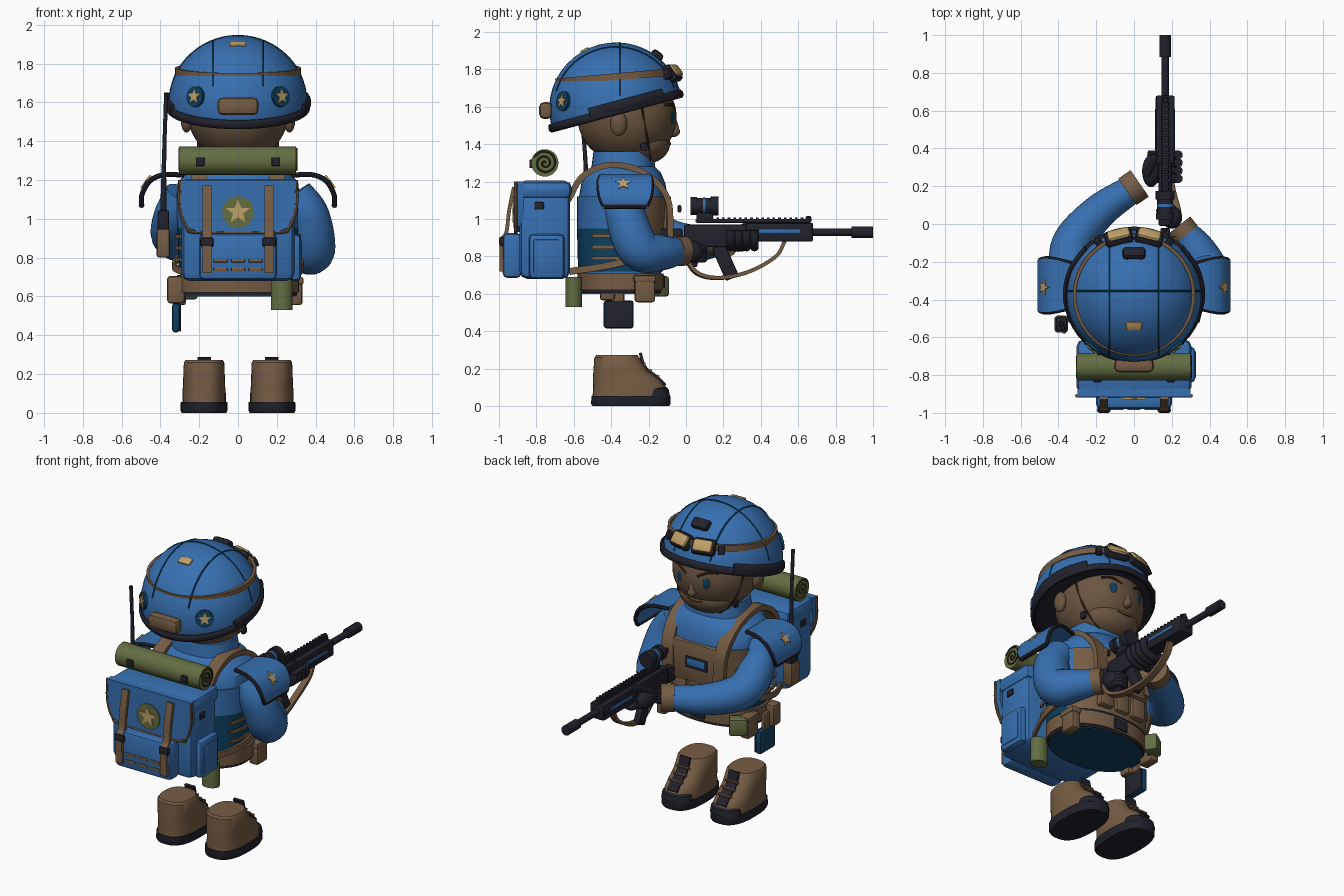
import bpy, bmesh
from math import sin, cos, pi, radians
from mathutils import Vector, Matrix

if "Cube" in bpy.data.objects:
    bpy.data.objects.remove(bpy.data.objects["Cube"])


def material(name, *rgb):
    mat = bpy.data.materials.new(name)
    mat.use_nodes = True
    mat.diffuse_color = (*rgb, 1)
    mat.node_tree.nodes["Principled BSDF"].inputs["Base Color"].default_value = (*rgb, 1)
    return mat


blue = material("uniform blue", .038, .162, .44)
teal = material("dark teal", .004, .053, .12)
tan = material("webbing tan", .18, .108, .058)
skin = material("skin brown", .145, .09, .052)
black = material("gear black", .016, .016, .026)
olive = material("olive cloth", .125, .155, .055)
gold = material("gold", .52, .35, .14)
brown = material("dark brown", .05, .025, .012)
made = []


def finish(name, bm, mats, rule=None):
    bmesh.ops.recalc_face_normals(bm, faces=bm.faces)
    if rule:
        for face in bm.faces:
            face.material_index = rule(face.calc_center_median())
    mesh = bpy.data.meshes.new(name)
    bm.to_mesh(mesh)
    bm.free()
    for mat in mats if isinstance(mats, tuple) else (mats,):
        mesh.materials.append(mat)
    obj = bpy.data.objects.new(name, mesh)
    bpy.context.collection.objects.link(obj)
    made.append(obj)


def box(name, mat, at, size, bevel=.012, tilt=0, turn=0):
    bm = bmesh.new()
    bmesh.ops.create_cube(bm, size=1, matrix=Matrix.Diagonal((*size, 1)))
    if bevel:
        bmesh.ops.bevel(bm, geom=bm.edges[:], offset=min(bevel, min(size) * .4),
                        segments=2, profile=.5, affect='EDGES')
    bm.transform(Matrix.Translation(at) @ Matrix.Rotation(radians(turn), 4, 'Z')
                 @ Matrix.Rotation(radians(tilt), 4, 'X'))
    finish(name, bm, mat)


def ball(name, mat, at, radii, cut=None, spin=None):
    bm = bmesh.new()
    bmesh.ops.create_uvsphere(bm, u_segments=36, v_segments=22, radius=1)
    if cut is not None:
        cutting = bmesh.ops.bisect_plane(bm, geom=bm.verts[:] + bm.edges[:] + bm.faces[:],
                                         plane_co=(0, 0, cut), plane_no=(0, 0, 1), clear_inner=True)
        rim = [e for e in cutting["geom_cut"] if isinstance(e, bmesh.types.BMEdge)]
        bmesh.ops.edgeloop_fill(bm, edges=rim)
    bm.transform(Matrix.Translation(at) @ (spin or Matrix()) @ Matrix.Diagonal((*radii, 1)))
    finish(name, bm, mat)


def bridge(bm, rings, closed=False):
    loops = [[bm.verts.new(p) for p in ring] for ring in rings]
    count = len(loops[0])
    for low, high in zip(loops, loops[1:] + loops[:1] if closed else loops[1:]):
        for k in range(count):
            bm.faces.new((low[k], low[(k + 1) % count], high[(k + 1) % count], high[k]))
    if not closed:
        bm.faces.new(loops[0])
        bm.faces.new(loops[-1])


def loft(name, mats, sections, x=0, power=2, rule=None, count=40):
    def curve(v):
        return abs(v) ** (2 / power) * (1 if v > 0 else -1)
    angles = [2 * pi * k / count for k in range(count)]
    bm = bmesh.new()
    bridge(bm, [[(x + rx * curve(cos(a)), cy + ry * curve(sin(a)), z) for a in angles]
                for z, cy, rx, ry in sections])
    finish(name, bm, mats, rule)


def smooth_path(points, steps=6):
    ext = [points[0] * 2 - points[1], *points, points[-1] * 2 - points[-2]]
    path = []
    for a, b, c, d in zip(ext, ext[1:], ext[2:], ext[3:]):
        for t in (k / steps for k in range(steps)):
            path.append(b + (c - a) * (t / 2) + (a * 2 - b * 5 + c * 4 - d) * (t * t / 2)
                        + (b * 3 - a - c * 3 + d) * (t ** 3 / 2))
    return path + [points[-1]]


def sweep(name, mat, points, width, thick=None, side=None, count=14, closed=False, inner=1):
    """Round section by default; count=4 gives a flat strap, inner < 1 a star."""
    path = [Vector((*p, 1)) if len(p) == 3 else Vector(p) for p in points]
    if len(path) > 2 and not closed:
        path = smooth_path(path)
    rings, n, thick = [], len(path), thick or width
    for i, p in enumerate(path):
        after = path[(i + 1) % n] if closed else path[min(i + 1, n - 1)]
        before = path[i - 1] if closed else path[max(i - 1, 0)]
        t = (after - before).xyz.normalized()
        if side is None:
            side = Vector((0, 0, 1)).cross(t) if abs(t.z) < .95 else Vector((1, 0, 0))
        s = Vector(side)
        s = side = (s - t * s.dot(t)).normalized()
        u = t.cross(s)
        grow, start = (2 ** .5, pi / 4) if count == 4 else (1, pi / 2)
        rings.append([])
        for k in range(count):
            a, r = start + 2 * pi * k / count, p.w * grow * (inner if k % 2 else 1)
            rings[-1].append(p.xyz + s * (cos(a) * width * r) + u * (sin(a) * thick * r))
    bm = bmesh.new()
    bridge(bm, rings, closed)
    finish(name, bm, mat)


def ring(name, mat, center, radius, height, thick, tilt, count=14):
    pts = [Vector(center) + tilt @ Vector((radius * cos(a), radius * sin(a), 0))
           for a in (2 * pi * k / 48 for k in range(48))]
    sweep(name, mat, pts, height, thick, tilt @ Vector((0, 0, 1)), count, True)


def badge(name, at, normal, radius, back):
    at, n = Vector(at), Vector(normal).normalized()
    if back:
        sweep(name + "_disc", back, [at - n * .02, at + n * .006], radius, count=28)
    sweep(name + "_star", gold, [at - n * .01, at + n * .012], radius * .8, count=10, inner=.42)


# Helmet shell, lining, rim, band, seams and fittings
hub = Vector((0, -.375, 1.59))
lean = Matrix.Rotation(radians(15), 4, 'X')
ball("helmet_shell", blue, hub, (.358, .357, .354), -.03, lean)
sweep("helmet_lining", black, [hub + lean @ Vector((0, 0, z)) for z in (-.028, -.016)][::-1], .352, count=48)
ring("helmet_rim", black, hub - Vector((0, 0, .012)), .357, .024, .016, lean)
ring("helmet_band", tan, hub + Vector((0, 0, .17)), .315, .019, .009,
     Matrix.Rotation(radians(5), 4, 'X'), 4)
for x in (-.13, .13):
    arc = [hub + Vector((x, .333 * cos(a), .33 * sin(a))) for a in (.35 + .25 * k for k in range(11))]
    sweep("helmet_seam", teal, arc, .0045, count=6)
arc = [hub + Vector((.357 * cos(a), .02, .354 * sin(a))) for a in (.2 + .25 * k for k in range(12))]
sweep("helmet_cross_seam", teal, arc, .0045, count=6)
box("helmet_rear_pouch", tan, (0, -.75, 1.58), (.21, .07, .09), .025)
box("helmet_top_patch", gold, (0, -.54, 1.9), (.085, .05, .02), .01, 28)
box("helmet_mount", black, (0, -.155, 1.875), (.12, .07, .045), .02, -38)
for s in (-1, 1):
    badge("helmet_badge", hub + Vector((s * .22, -.283, .04)), (s * .22, -.283, .04), .053, teal)
    rail = [hub + lean @ Vector((s * .366 * cos(a), .366 * sin(a), .012)) for a in (-.4, 0, .4, .8)]
    sweep("helmet_side_rail", black, rail, .011, .028)
    box("goggle_frame", black, (s * .08, -.072, 1.78), (.15, .05, .1), .025, 38, -s * 14)
    box("goggle_lens", gold, (s * .08, -.06, 1.79), (.125, .045, .078), .022, 38, -s * 14)
    box("goggle_clip", black, (s * .185, -.1, 1.775), (.04, .04, .055), .008, 20, -s * 34)

# Head and face
ball("head", skin, (0, -.315, 1.545), (.26, .265, .25))
ball("jaw", skin, (0, -.225, 1.405), (.185, .14, .112))
ball("nose", skin, (0, -.066, 1.468), (.027, .034, .029))
sweep("nose_bridge", skin, [(0, -.075, 1.56, .6), (0, -.062, 1.51, .8), (0, -.056, 1.47, 1)], .022)
sweep("mouth", brown, [(-.05, -.09, 1.408), (0, -.083, 1.4), (.05, -.089, 1.412)], .004, count=6)
for s in (-1, 1):
    ball("ear", skin, (s * .265, -.36, 1.51), (.03, .045, .065))
    ball("eye", teal, (s * .095, -.073, 1.545), (.024, .008, .034), None, Matrix.Rotation(-s * .35, 4, 'Z'))
    sweep("eyebrow", brown, [(s * .04, -.06, 1.582), (s * .1, -.078, 1.612),
                             (s * .155, -.115, 1.61)], .008, count=8)
    sweep("chin_strap", brown, [(s * .255, -.24, 1.63), (s * .232, -.22, 1.5), (s * .185, -.2, 1.39),
                                (s * .09, -.19, 1.305), (0, -.19, 1.291)], .006, count=8)
    box("strap_buckle", black, (s * .2, -.225, 1.385), (.025, .035, .045), .008)

# Torso, vest and belt
loft("torso", (blue, teal), [(.6, -.35, .295, .21), (.75, -.35, .3, .22), (.95, -.34, .305, .235),
     (1.1, -.335, .32, .24), (1.19, -.335, .31, .225), (1.25, -.335, .25, .2),
     (1.28, -.335, .2, .17), (1.36, -.335, .185, .16)], power=2.4, rule=lambda c: int(c.z < .61))
loft("vest", (blue, teal, tan), [(.72, -.35, .306, .227), (.95, -.34, .312, .243), (1.12, -.335, .326, .247)],
     power=2.4, rule=lambda c: 2 if c.y > -.24 and abs(c.x) < .29 else int(c.z < .95))
loft("belt", tan, [(.62, -.35, .315, .228), (.71, -.35, .315, .23)], power=2.3)
loft("belt_trim", black, [(.604, -.35, .305, .22), (.622, -.35, .305, .22)], power=2.3)
box("chest_panel", tan, (0, -.105, 1.0), (.32, .05, .25))
box("chest_patch_backing", black, (-.02, -.08, 1.0), (.16, .01, .075), .003)
box("chest_patch", blue, (-.02, -.075, 1.005), (.13, .01, .045), .003)
box("belt_buckle", black, (0, -.122, .665), (.1, .02, .07))
for x in (-.12, 0, .12):
    box("chest_pouch", tan, (x, -.12, .82), (.1, .05, .15), .015)
    box("chest_pouch_flap", tan, (x, -.113, .885), (.105, .05, .04))
for s in (-1, 1):
    for z in (.79, .85, .91):
        sweep("side_webbing", tan, [(s * .295, -.5, z), (s * .318, -.42, z), (s * .318, -.32, z)],
              .01, .006, (0, 0, 1), 4)
    sweep("shoulder_strap", tan, [(s * .2, -.63, 1.1), (s * .2, -.55, 1.23), (s * .2, -.4, 1.29),
          (s * .2, -.22, 1.245), (s * .19, -.1, 1.11), (s * .18, -.085, .9)], .04, .016, (1, 0, 0), 4)
    sweep("lower_strap", tan, [(s * .25, -.62, .72), (s * .32, -.45, .745), (s * .325, -.3, .78),
          (s * .25, -.14, .84)], .018, .008, (0, 0, 1), 4)
    box("belt_pouch", tan, (s * .3, -.22, .625), (.065, .11, .14), .015)
    box("belt_pouch_flap", tan, (s * .303, -.22, .68), (.07, .12, .04))
box("rear_belt_pouch", tan, (-.32, -.42, .635), (.09, .08, .14), .015)
box("olive_pouch", olive, (-.27, -.15, .64), (.11, .08, .11), .015, 0, 35)
box("holster_hanger", tan, (-.32, -.36, .6), (.03, .06, .13))
box("holster", teal, (-.32, -.36, .49), (.04, .16, .15), .015)
box("holster_back", black, (-.297, -.36, .49), (.008, .15, .14), .003)

# Arms, shoulder pads and gloves
sweep("rifle_arm", blue, [(.29, -.33, 1.13, .095), (.365, -.32, 1.01, .108), (.385, -.25, .84, .115),
      (.33, -.13, .82, .095), (.25, -.03, .83, .07)], 1, count=24)
sweep("support_arm", blue, [(-.28, -.33, 1.13, .095), (-.33, -.27, 1.01, .105), (-.33, -.11, .9, .108),
      (-.19, .06, .87, .094), (-.02, .18, .88, .076)], 1, count=24)
sweep("rifle_cuff", tan, [(.275, -.06, .83), (.235, -.01, .83)], .08, count=20)
sweep("support_cuff", tan, [(-.035, .17, .88), (.03, .215, .88)], .085, count=20)
for s in (-1, 1):
    span = [(.28, 1.225, .75), (.38, 1.228, .95), (.455, 1.195, 1.05), (.495, 1.125, 1), (.497, 1.07, .85)]
    sweep("shoulder_pad", blue, [(s * x, -.325, z, w) for x, z, w in span], .135, .013, (0, 1, 0), 4)
    for way in (-1, 1):
        sweep("shoulder_pad_edge", black, [(s * x, -.325 + way * .135 * w, z) for x, z, w in span], .013, count=8)
    sweep("shoulder_pad_hem", black, [(s * .497, -.44, 1.07), (s * .497, -.21, 1.07)], .015, count=8)
    badge("shoulder_badge", (s * .472, -.335, 1.185), (s, 0, .75), .055, None)
ball("rifle_hand", black, (.2, .035, .825), (.055, .06, .058))
ball("support_hand", black, (.09, .28, .88), (.047, .085, .055))
sweep("support_thumb", black, [(.07, .26, .93), (.1, .33, .97), (.11, .37, .98)], .018)
for k in range(4):
    y, z = .24 + .042 * k, .845 - .02 * k
    sweep("support_finger", black, [(.08, y, .88), (.15, y, .85), (.225, y, .88), (.235, y, .94)], .023)
    sweep("rifle_finger", black, [(.21, .05, z), (.2, .09, z), (.15, .095, z), (.13, .06, z)], .017)

# Rifle: receiver, furniture, sights and sling
gun = .165
for name, y, z, w, d, h, tilt in (
        ("stock", -.08, .9, .05, .12, .1, 0), ("receiver", .16, .91, .07, .34, .12, 0),
        ("handguard", .5, .93, .1, .36, .1, 0), ("top_rail", .36, .99, .04, .62, .02, 0),
        ("pistol_grip", .05, .81, .045, .05, .13, -15), ("magazine", .21, .77, .045, .075, .19, 24),
        ("scope_base", .1, 1.015, .045, .09, .04, 0), ("rear_sight", -.035, 1.055, .02, .02, .04, 0),
        ("front_sight", .655, 1.0, .025, .03, .035, 0)):
    box("rifle_" + name, black, (gun, y, z), (w, d, h), .01, tilt)
for name, start, stop, z, r in (("barrel", .66, .9, .93, .02), ("muzzle", .885, 1, .93, .031),
                                ("scope", .03, .17, 1.07, .042), ("scope_bell", .13, .175, 1.07, .05),
                                ("scope_eyepiece", .025, .06, 1.07, .048)):
    sweep("rifle_" + name, black, [(gun, start, z), (gun, stop, z)], r, count=20)
sweep("scope_band", blue, [(gun, .09, 1.07), (gun, .105, 1.07)], .044, count=20)
for k in range(20):
    box("rail_tooth", black, (gun, .08 + .03 * k, 1.002), (.044, .014, .014), 0)
for s in (-1, 1):
    box("rifle_stripe", blue, (gun + s * .049, .5, .935), (.008, .22, .018), .002)
sweep("rifle_sling", tan, [(gun, .53, .885), (gun, .48, .8), (.17, .34, .72), (.2, .18, .685),
      (.23, .06, .71), (.22, -.01, .8)], .02, .01, (1, 0, 0), 4)

# Backpack
box("pack_body", blue, (0, -.755, .93), (.58, .27, .5), .04)
box("pack_lid", blue, (0, -.755, 1.155), (.61, .29, .1), .04)
edge = [(-.3, 1.2), (-.3, 1.06), (-.265, .96), (-.2, .93)]
edge += [(-x, z) for x, z in reversed(edge)]
flap = bmesh.new()
bridge(flap, [[(x, y, z) for x, z in edge] for y in (-.915, -.87)])
finish("pack_flap", flap, blue)
sweep("flap_trim", tan, [(x, -.91, z) for x, z in edge], .009, count=8)
box("pack_pocket", blue, (0, -.93, .805), (.4, .1, .24), .025)
for s in (-1, 1):
    sweep("pack_strap", tan, [(s * .16, -.92, 1.17), (s * .16, -.945, 1.05), (s * .16, -.96, .93),
          (s * .16, -.986, .88), (s * .16, -.986, .72)], .023, .01, (1, 0, 0), 4)
    box("pack_buckle", black, (s * .16, -.985, .88), (.07, .03, .05))
    box("side_buckle", black, (s * .292, -.785, 1.07), (.015, .05, .04), .004)
box("side_pocket", blue, (.295, -.745, .8), (.06, .19, .24), .025)
box("side_pocket_panel", blue, (.322, -.745, .8), (.015, .14, .18), .007)
for x in (-.09, 0, .09):
    for z in (.74, .785):
        box("pocket_webbing", tan, (x, -.98, z), (.07, .009, .018), .002)
badge("pack_badge", (0, -.916, 1.035), (0, -1, 0), .082, olive)
sweep("canteen", olive, [(.225, -.6, .53), (.225, -.6, .69)], .056, .045, count=24)

# Bedroll with coiled ends
sweep("bedroll", olive, [(-.305, -.755, 1.3), (.3, -.755, 1.3)], .073, count=28)
for s in (-1, 1):
    coil = [(s * .303, -.755 + .0035 * k * cos(k * .8), 1.3 + .0035 * k * sin(k * .8)) for k in range(20)]
    sweep("bedroll_coil", brown, coil, .005, count=6)
    box("bedroll_buckle", black, (s * .195, -.828, 1.295), (.045, .02, .045), .005)

# Radio with antenna
box("radio_pouch", tan, (-.385, -.53, .875), (.07, .09, .15), .015)
box("radio", black, (-.385, -.53, .985), (.06, .075, .12))
sweep("antenna", black, [(-.385, -.53, 1.04, 1.5), (-.38, -.54, 1.35, 1), (-.37, -.57, 1.65, 1)], .011)

# Boots
for x in (-.175, .175):
    loft("boot_sole", black, [(0, -.295, .115, .205), (.012, -.295, .121, .212), (.055, -.295, .12, .211)], x, 2.6)
    loft("boot", tan, [(.05, -.3, .112, .2), (.1, -.3, .112, .196), (.145, -.32, .108, .178),
         (.19, -.35, .107, .145), (.26, -.37, .104, .12), (.272, -.37, .096, .11)], x, 2.5)
    loft("boot_toe_cap", black, [(.05, -.17, .1, .085), (.09, -.175, .095, .082), (.115, -.18, .06, .06)], x, 2.4)
    sweep("boot_tongue", black, [(x, -.245, .285), (x, -.22, .21), (x, -.155, .155), (x, -.11, .11)],
          .035, .008, (1, 0, 0), 4)
    for y, z in ((-.222, .225), (-.19, .19), (-.15, .16)):
        sweep("boot_lace", tan, [(x - .045, y, z), (x + .045, y, z)], .008, count=8)

bpy.ops.object.select_all(action='DESELECT')
for obj in made:
    obj.select_set(True)
bpy.context.view_layer.objects.active = made[0]
bpy.ops.object.shade_smooth_by_angle(angle=radians(35))
